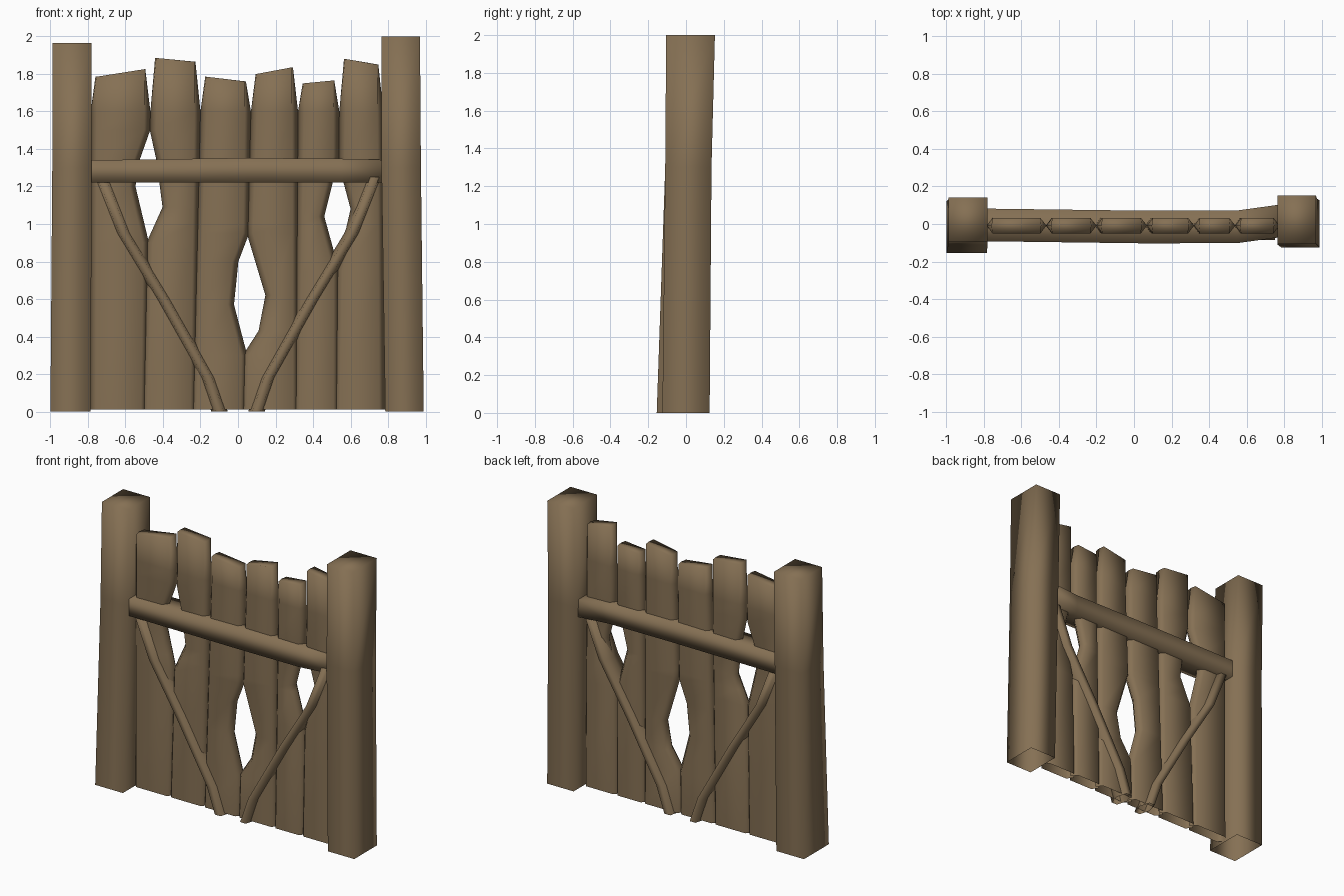
import bpy, bmesh

if "Cube" in bpy.data.objects:
    bpy.data.objects.remove(bpy.data.objects["Cube"])

wood = bpy.data.materials.new("brown_wood")
wood.diffuse_color = (0.235, 0.162, 0.088, 1)
wood.use_nodes = True
wood.node_tree.nodes["Principled BSDF"].inputs["Base Color"].default_value = wood.diffuse_color


def loft(name, rings):
    """Skin closed rings of points; cap the last ring, leave the base open."""
    bm = bmesh.new()
    vs = [[bm.verts.new(p) for p in r] for r in rings]
    n = len(rings[0])
    for a, b in zip(vs, vs[1:]):
        for i in range(n):
            j = (i + 1) % n
            bm.faces.new((a[i], a[j], b[j], b[i]))
    bm.faces.new(vs[-1])
    bmesh.ops.recalc_face_normals(bm, faces=bm.faces)
    for f in bm.faces:
        f.smooth = True
    me = bpy.data.meshes.new(name)
    bm.to_mesh(me)
    bm.free()
    me.materials.append(wood)
    ob = bpy.data.objects.new(name, me)
    bpy.context.collection.objects.link(ob)


def hexagon(xl, xr, zl, zr, bevel, y0, y1):
    """Flat front and back with pointed sides."""
    m = (y0 + y1) / 2
    return [(xl, m, zl), (xl + bevel, y0, zl), (xr - bevel, y0, zr),
            (xr, m, zr), (xr - bevel, y1, zr), (xl + bevel, y1, zl)]


def worn(notch, z):
    """Depth worn out of a plank edge at height z, from (z, depth) points."""
    for (z0, d0), (z1, d1) in zip(notch, notch[1:]):
        if z0 <= z <= z1:
            return d0 + (d1 - d0) * (z - z0) / (z1 - z0)
    return 0


# Planks: seams run from x at the ground to x at the shoulder height
SHOULDER = 1.6
seams = [(-.775, -.785), (-.50, -.467), (-.237, -.20), (.03, .069),
         (.31, .32), (.525, .54), (.77, .775)]
tops = [(1.785, 1.825), (1.885, 1.865), (1.785, 1.76),
        (1.80, 1.835), (1.75, 1.765), (1.88, 1.85)]
# Worn gaps either side of a seam
worn_right = {0: [(.9, 0), (1.2, .075), (1.34, .055), (1.5, 0)],
              2: [(.3, 0), (.57, .075), (.8, .055), (.95, 0)],
              4: [(.75, 0), (1.04, .08), (1.36, 0)]}
worn_left = {1: [(.9, 0), (1.09, .08), (1.34, .04), (1.5, 0)],
             3: [(.3, 0), (.43, .08), (.62, .11), (.95, 0)],
             5: [(.75, 0), (1.08, .07), (1.22, .03), (1.36, 0)]}

for k, (top_l, top_r) in enumerate(tops):
    nl, nr = worn_left.get(k, []), worn_right.get(k, [])
    zs = sorted({0.01, 1.0, SHOULDER} | {p[0] for p in nl + nr})
    rings = []
    for z in zs:
        t = z / SHOULDER
        overlap = .015 * (1 - t)
        xl, xr = (a + (b - a) * t for a, b in seams[k:k + 2])
        rings.append(hexagon(xl - overlap + worn(nl, z), xr + overlap - worn(nr, z),
                             z, z, .032, -.05, .033))
    rings.append(hexagon(seams[k][1] + .025, seams[k + 1][1] - .027,
                         top_l, top_r, .006, -.05, .033))
    loft(f"plank_{k + 1}", rings)


# Square gate posts with a slight lean: (z, x0, x1, y0, y1)
def post(name, rows):
    loft(name, [[(a, c, z), (b, c, z), (b, d, z), (a, d, z)]
                for z, a, b, c, d in rows])


post("left_post", [(0, -1.0, -.785, -.155, .12), (1.3, -.99, -.78, -.11, .13),
                   (1.965, -.99, -.78, -.095, .14)])
post("right_post", [(0, .785, .99, -.125, .125), (1.3, .765, .975, -.11, .135),
                    (2.0, .765, .97, -.105, .153)])

# Cross rail, bending back at its right end: (x, y centre, z top)
loft("cross_rail", [[(x, y - .087, 1.22), (x, y + .087, 1.22),
                     (x, y + .087, z), (x, y - .087, z)]
                    for x, y, z in [(-.79, -.005, 1.34), (.05, -.016, 1.352),
                                    (.55, -.015, 1.348), (.775, .016, 1.342)]])

# Bent diagonal braces, mirrored: (z, x centre)
bend = [(0, .098), (.18, .16), (.6, .397), (.95, .61), (1.25, .728)]
for name, side in (("left_brace", -1), ("right_brace", 1)):
    loft(name, [hexagon(side * x - .044, side * x + .044, z, z, .022, -.085, .068)
                for z, x in bend])
